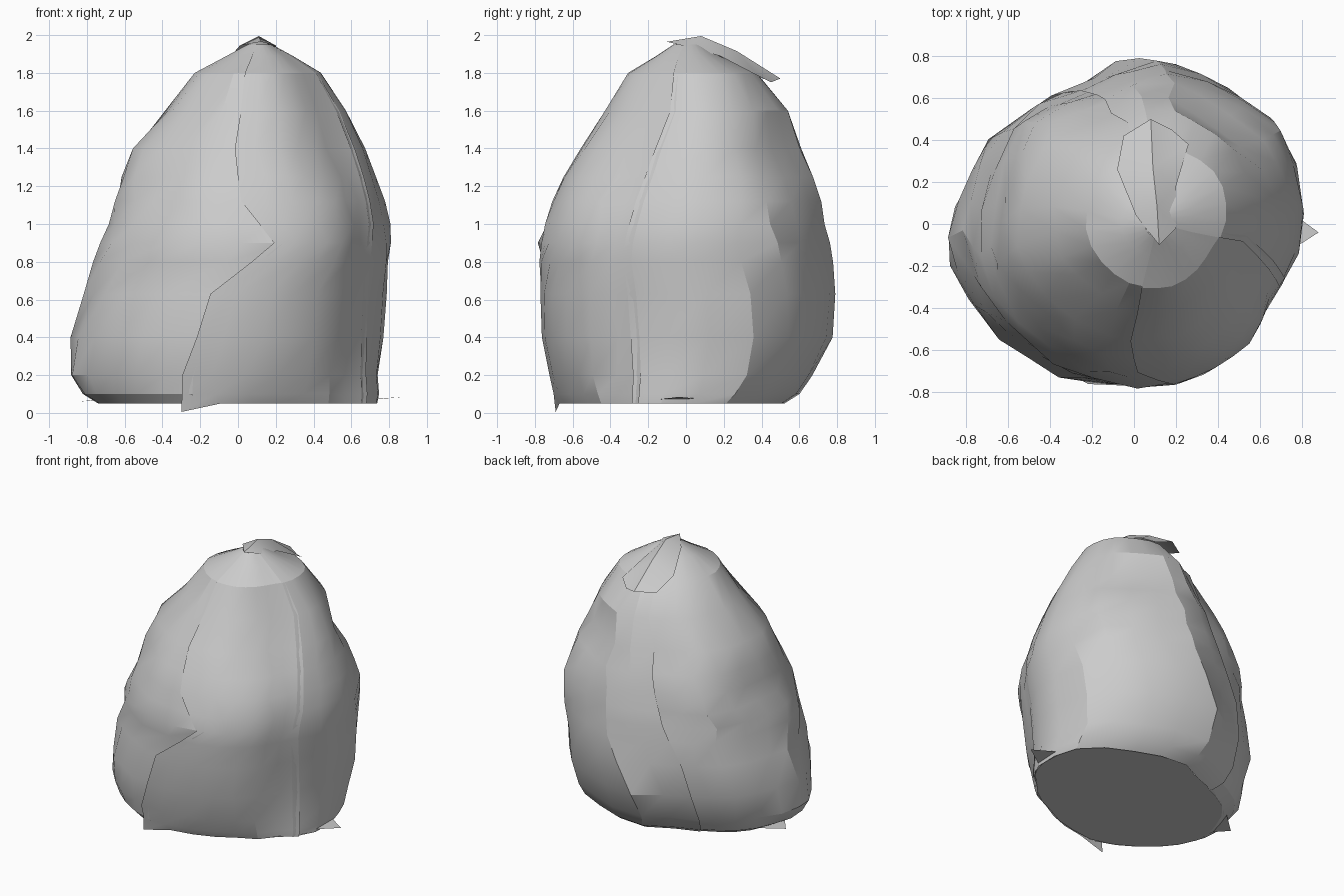
import bpy, bmesh, math, random
from mathutils import Vector

if "Cube" in bpy.data.objects:
    bpy.data.objects.remove(bpy.data.objects["Cube"])

random.seed(4)

# Body profile: z, left x, right x, front y, back y
RINGS = [
    (0.05, -0.74, 0.73, -0.68, 0.52), (0.10, -0.82, 0.74, -0.71, 0.60),
    (0.20, -0.87, 0.74, -0.73, 0.68), (0.40, -0.87, 0.75, -0.76, 0.77),
    (0.63, -0.81, 0.77, -0.76, 0.78), (0.80, -0.76, 0.79, -0.77, 0.77),
    (0.90, -0.73, 0.79, -0.77, 0.76), (1.00, -0.70, 0.79, -0.74, 0.74),
    (1.12, -0.65, 0.76, -0.70, 0.72), (1.25, -0.61, 0.72, -0.64, 0.69),
    (1.40, -0.55, 0.66, -0.55, 0.61), (1.60, -0.38, 0.56, -0.42, 0.55),
    (1.80, -0.23, 0.43, -0.30, 0.37), (1.89, -0.06, 0.28, -0.15, 0.17),
    (1.95, 0.05, 0.17, -0.06, 0.08)]

# Radial variation every 15 degrees, starting at +x
VARY = [1.0, 1.02, 1.05, 1.02, 0.98, 0.99, 1.0, 0.88, 0.89, 0.92, 0.97, 0.95,
        1.0, 1.02, 1.01, 1.0, 1.01, 1.02, 1.0, 1.01, 1.0, 0.99, 0.93, 0.98]

# Local swells and hollows: angle, z, amount, angular reach, height reach
SWELLS = [(-60, 0.0, -0.11, 45, 0.4), (45, 1.4, -0.07, 40, 0.4), (-45, 1.5, -0.07, 35, 0.4),
          (135, 1.0, 0.05, 30, 0.5), (135, 0.3, -0.04, 35, 0.3)]


def lerp_table(table, z):
    for a, b in zip(table, table[1:]):
        if z <= b[0]:
            t = max(0, (z - a[0]) / (b[0] - a[0]))
            return [p + (q - p) * t for p, q in zip(a, b)][1:]
    return list(table[-1][1:])


def surface(deg, z, offset=0.0):
    x0, x1, y0, y1 = lerp_table(RINGS, z)
    a = math.radians(deg)
    k = (deg % 360) / 15
    i = int(k) % 24
    m = VARY[i] + (VARY[(i + 1) % 24] - VARY[i]) * (k - int(k))
    for sd, sz, amount, da, dz in SWELLS:
        d = abs((deg - sd + 180) % 360 - 180)
        offset += amount * max(0, 1 - abs(z - sz) / dz) * max(0, 1 - d / da)
    cx, cy = (x0 + x1) / 2, (y0 + y1) / 2
    return Vector((cx + ((x1 - x0) / 2 * m + offset) * math.cos(a),
                   cy + ((y1 - y0) / 2 * m + offset) * math.sin(a), z))


def make(name, verts, faces, angle=32):
    me = bpy.data.meshes.new(name)
    me.from_pydata([tuple(v) for v in verts], [], faces)
    ob = bpy.data.objects.new(name, me)
    bpy.context.collection.objects.link(ob)
    bm = bmesh.new()
    bm.from_mesh(me)
    bmesh.ops.recalc_face_normals(bm, faces=bm.faces)
    bm.to_mesh(me)
    bm.free()
    bpy.ops.object.select_all(action='DESELECT')
    bpy.context.view_layer.objects.active = ob
    ob.select_set(True)
    bpy.ops.object.shade_smooth_by_angle(angle=math.radians(angle))
    return ob


# Panel seams: z, angle in degrees
FRONT = [(0.05, -108), (0.40, -99), (0.63, -97), (0.9, -76), (1.12, -91), (1.5, -96), (1.95, -100)]
RIGHT = [(0.05, -19), (0.8, -25), (1.2, -21), (1.5, -17), (1.95, -15)]
BACK = [(0.05, 122), (0.6, 120), (0.9, 112), (1.3, 106), (1.95, 103)]


def panel(name, start, end, cols, offset, rough, turn=0):
    # One curved shell between two seams, slightly overlapping its neighbours
    verts, faces = [], []
    zs = [r[0] for r in RINGS]
    for r, z in enumerate(zs):
        d0 = lerp_table(start, z)[0] - 2
        d1 = lerp_table(end, z)[0] + turn + 2
        for c in range(cols + 1):
            inner = 0 < c < cols and 1 < r < len(zs) - 3
            bump = random.uniform(-rough, rough) if inner else 0
            deg = d0 + (d1 - d0) * c / cols + (random.uniform(-2, 2) if inner else 0)
            verts.append(surface(deg, z, offset + bump))
    n = cols + 1
    for r in range(len(zs) - 1):
        for c in range(cols):
            i = r * n + c
            faces.append((i, i + 1, i + n + 1, i + n))
    return make(name, verts, faces, 25)


front_panel = panel("front_right_panel", FRONT, RIGHT, 7, 0.006, 0.006)
# Pull the lower front corner out into a pointed flap
front_panel.data.vertices[0].co = (-0.30, -0.69, 0.005)
panel("right_back_panel", RIGHT, BACK, 9, 0.010, 0.010)
panel("left_panel", BACK, FRONT, 11, 0.0, 0.018, turn=360)

# Flat underside and blunt top
N = 28
make("base", [surface(i * 360 / N, 0.055) for i in range(N)], [tuple(range(N))])
make("top_plug", [surface(i * 36, 1.95) for i in range(10)] + [Vector((0.11, 0.01, 1.975))],
     [(i, (i + 1) % 10, 10) for i in range(10)], 60)

# Folded flap lying over the peak and down the back
rim = [(0.12, -0.10, 1.965), (0.20, -0.02, 1.945), (0.20, 0.18, 1.89), (0.26, 0.38, 1.785),
       (0.18, 0.45, 1.75), (0.08, 0.50, 1.77), (-0.05, 0.42, 1.765), (-0.08, 0.26, 1.84),
       (0.01, 0.04, 1.945)]
ridge = [(0.11, 0.08, 1.995), (0.09, 0.27, 1.915)]
make("peak_flap", rim + ridge,
     [(0, 1, 9), (1, 2, 9), (2, 10, 9), (2, 3, 10), (3, 4, 10), (4, 5, 10), (5, 6, 10),
      (6, 7, 10), (7, 9, 10), (7, 8, 9), (8, 0, 9)], 40)

# Thin torn slivers poking out along the bottom edge
slivers = [((0.60, -0.22, 0.06), (0.88, -0.04, 0.085), (0.66, 0.12, 0.07)),
           ((-0.70, -0.16, 0.07), (-0.84, 0.02, 0.06), (-0.66, 0.18, 0.08))]
for i, tri in enumerate(slivers):
    make(f"torn_edge_{i + 1}", tri, [(0, 1, 2)])
